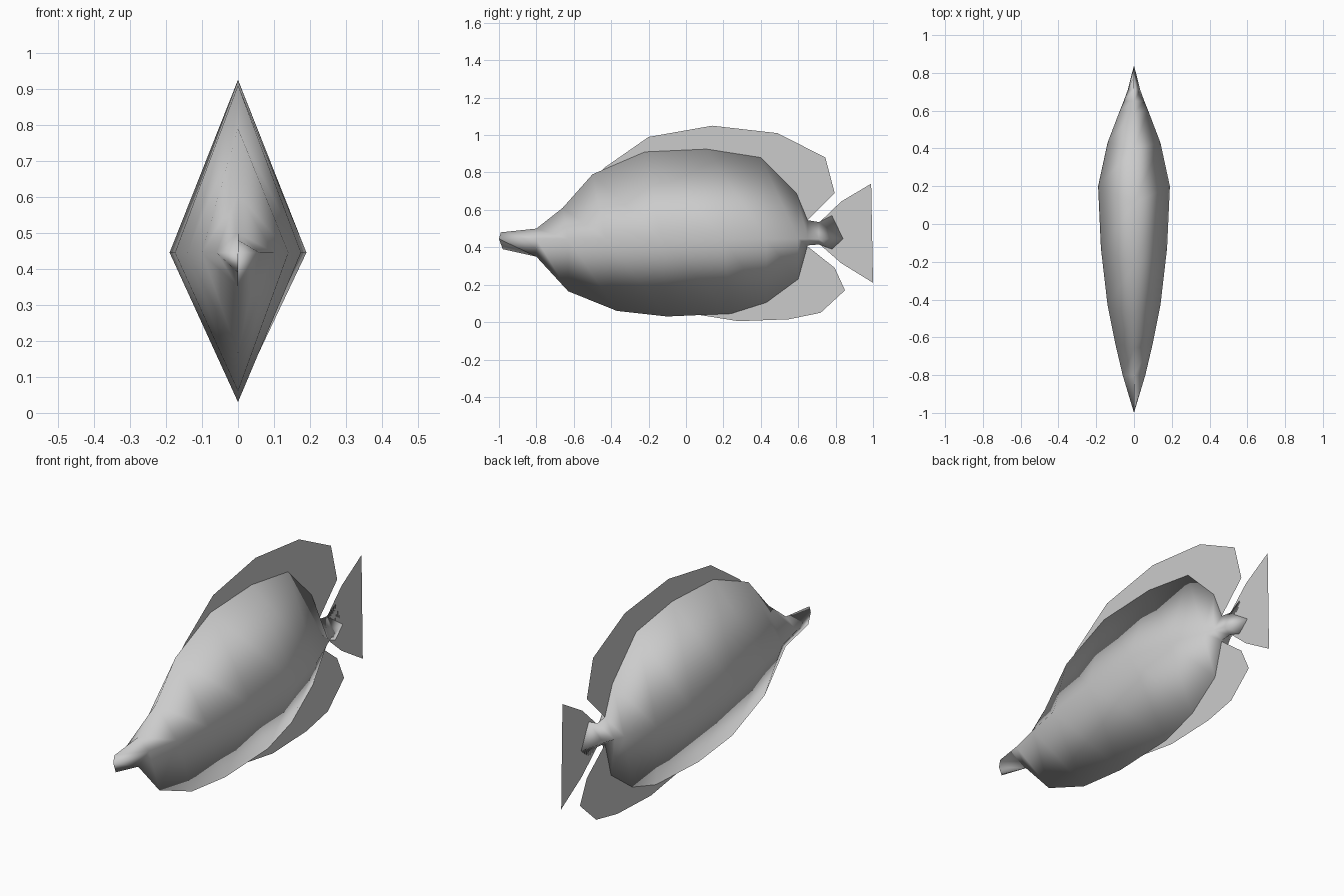
import bpy
import bmesh

if "Cube" in bpy.data.objects:
    bpy.data.objects.remove(bpy.data.objects["Cube"], do_unlink=True)

# Single flat colour
GREY = (0.6, 0.6, 0.6, 1.0)
grey = bpy.data.materials.new("plain_grey")
grey.use_nodes = True
grey.diffuse_color = GREY
grey.node_tree.nodes["Principled BSDF"].inputs["Base Color"].default_value = GREY

SIDE_Z = 0.445  # height of the widest line along the flanks


def finish(bm, name, smooth):
    for face in bm.faces:
        face.smooth = smooth
    mesh = bpy.data.meshes.new(name)
    bm.to_mesh(mesh)
    bm.free()
    mesh.materials.append(grey)
    obj = bpy.data.objects.new(name, mesh)
    bpy.context.collection.objects.link(obj)
    return obj


def flat_fin(name, outline):
    """Thin sheet fin on the centre plane, from (y, z) points."""
    bm = bmesh.new()
    bm.faces.new([bm.verts.new((0, y, z)) for y, z in outline])
    bmesh.ops.triangulate(bm, faces=bm.faces[:])
    return finish(bm, name, False)


# Body stations, snout to tail: (back y, z), (flank y, half width), (belly y, z)
STATIONS = [
    ((-0.99, 0.48), (-1.00, 0.0), (-0.98, 0.39)),
    ((-0.80, 0.50), (-0.80, 0.06), (-0.80, 0.35)),
    ((-0.66, 0.61), (-0.63, 0.10), (-0.63, 0.165)),
    ((-0.50, 0.79), (-0.43, 0.14), (-0.37, 0.06)),
    ((-0.22, 0.91), (-0.13, 0.175), (-0.10, 0.03)),
    ((0.11, 0.925), (0.20, 0.19), (0.24, 0.045)),
    ((0.40, 0.88), (0.43, 0.14), (0.43, 0.105)),
    ((0.59, 0.69), (0.60, 0.075), (0.60, 0.23)),
    ((0.65, 0.545), (0.65, 0.055), (0.65, 0.41)),
    ((0.71, 0.535), (0.71, 0.033), (0.71, 0.415)),
    ((0.78, 0.57), (0.84, 0.0), (0.78, 0.39)),
]

# Body: diamond sections joined into a skin, pinched shut at both ends
bm = bmesh.new()
rings = []
for (ty, tz), (sy, w), (by, bz) in STATIONS:
    points = [(0, ty, tz), (w, sy, SIDE_Z), (0, by, bz), (-w, sy, SIDE_Z)]
    rings.append([bm.verts.new(p) for p in points])
for a, b in zip(rings, rings[1:]):
    for i in range(4):
        j = (i + 1) % 4
        bm.faces.new((a[i], a[j], b[j], b[i]))
bmesh.ops.remove_doubles(bm, verts=bm.verts[:], dist=0.0001)
bmesh.ops.recalc_face_normals(bm, faces=bm.faces[:])
finish(bm, "body", True)

# Fins, with their roots tucked inside the body
flat_fin("dorsal_fin", [
    (-0.46, 0.80), (-0.43, 0.83), (-0.20, 0.99), (0.14, 1.05), (0.49, 1.01),
    (0.745, 0.88), (0.795, 0.69), (0.65, 0.545), (0.58, 0.66),
    (0.38, 0.85), (0.10, 0.89), (-0.20, 0.88)])
flat_fin("anal_fin", [
    (0.06, 0.04), (0.28, 0.005), (0.55, 0.015), (0.72, 0.05), (0.85, 0.17),
    (0.795, 0.29), (0.65, 0.405), (0.58, 0.26), (0.41, 0.13), (0.23, 0.07)])
flat_fin("tail_fin", [
    (0.71, 0.53), (0.83, 0.645), (0.99, 0.74), (1.00, 0.21),
    (0.83, 0.315), (0.71, 0.42)])
